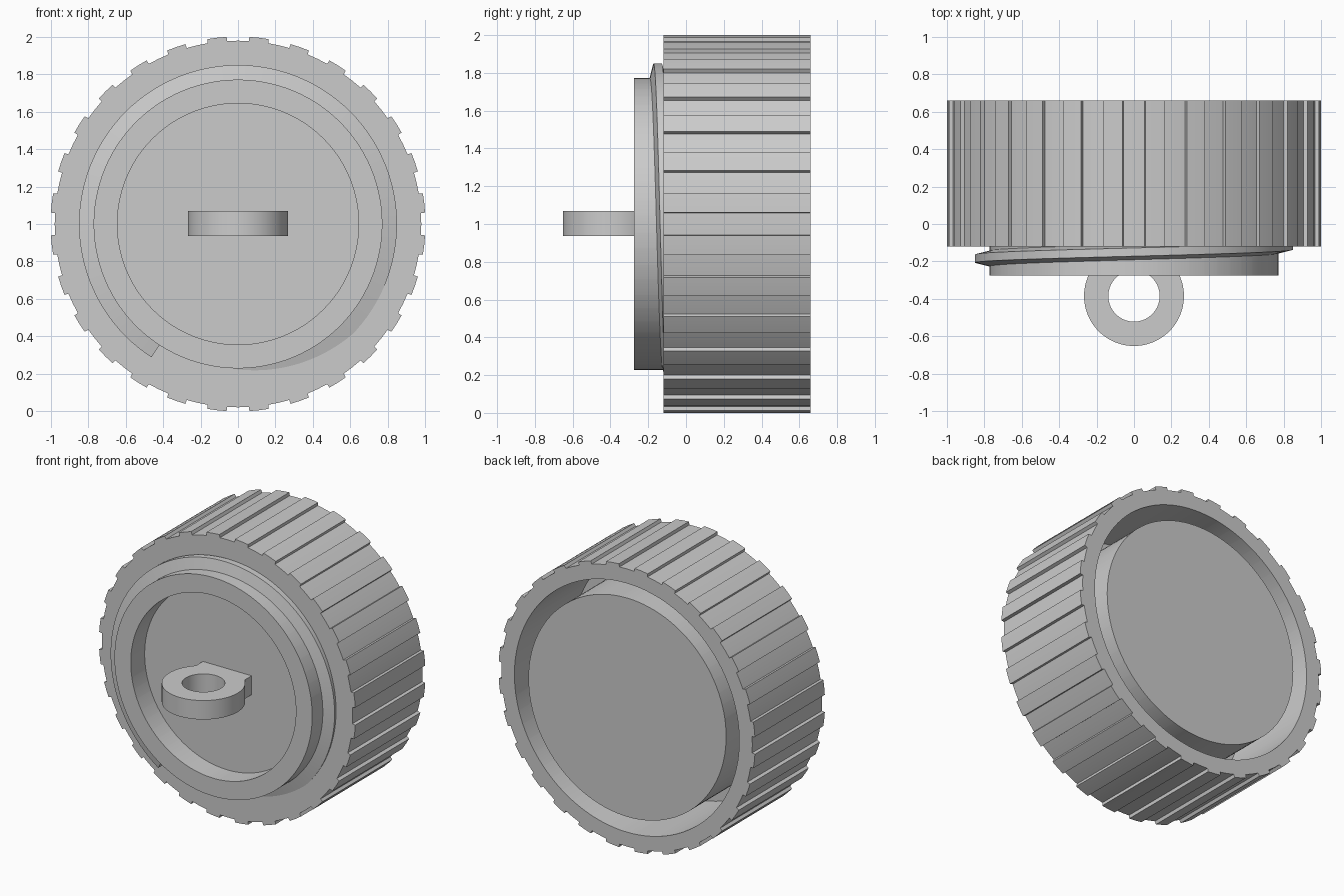
import bpy, bmesh
from math import sin, cos, radians, acos, degrees

if "Cube" in bpy.data.objects:
    bpy.data.objects.remove(bpy.data.objects["Cube"])

CZ = 1.0          # height of the cap axis, which runs along y
TEETH = 28


def finish(name, bm, angle=25):
    bmesh.ops.recalc_face_normals(bm, faces=bm.faces[:])
    me = bpy.data.meshes.new(name)
    bm.to_mesh(me)
    bm.free()
    ob = bpy.data.objects.new(name, me)
    bpy.context.collection.objects.link(ob)
    bpy.ops.object.select_all(action='DESELECT')
    ob.select_set(True)
    bpy.context.view_layer.objects.active = ob
    bpy.ops.object.shade_smooth_by_angle(angle=radians(angle))
    return ob


def bridge(bm, loops, closed_ring=True):
    """Quads between consecutive vertex loops."""
    for a, b in zip(loops, loops[1:]):
        n = len(a)
        for i in range(n if closed_ring else n - 1):
            j = (i + 1) % n
            bm.faces.new((a[i], a[j], b[j], b[i]))


# Cap body: lathed profile whose outer wall follows the grip teeth
period = 360 / TEETH
grip = []
for k in range(TEETH):
    for off, r in ((-3.35, .98), (0, .98), (3.35, .98),
                   (3.5, 1.002), (period / 2, 1.002), (period - 3.5, 1.002)):
        grip.append((radians(k * period + off), r))

# (radius, y); None means the toothed outline
profile = [(.645, -.12), (.645, -.275), (.772, -.275), (.772, -.12),
           (None, -.12), (None, .66), (.878, .66), (.878, .01),
           (.772, .01), (.772, .655)]
bm = bmesh.new()
loops = []
for r, y in profile:
    loops.append([bm.verts.new(((r or g) * cos(a), y, CZ + (r or g) * sin(a)))
                  for a, g in grip])
bridge(bm, loops)
bm.faces.new(loops[0])      # recessed front floor
bm.faces.new(loops[-1])     # rear disc
finish("cap_body", bm)

# Screw thread: trapezoid swept along a helix into the front shoulder
bm = bmesh.new()
sections = []
for i in range(113):
    a = 237 - 3 * i
    yc = -.185 + (180 - a) * .14 / 360
    c, s = cos(radians(a)), sin(radians(a))
    sections.append([bm.verts.new((r * c, yc + dy, CZ + r * s))
                     for r, dy in ((.765, -.043), (.85, -.022),
                                   (.85, .022), (.765, .043))])
bridge(bm, sections)
bm.faces.new(sections[0])
bm.faces.new(sections[-1])
finish("screw_thread", bm)

# Eyelet: flat ring with a square tab joining the recess floor
R, HOLE, YC, HALF, TAB = .267, .137, -.385, .067, .19
meet = degrees(acos(TAB / R))
bm = bmesh.new()
rings = [[], [], [], []]
for i in range(144):
    a = i * 2.5
    c, s = cos(radians(a)), sin(radians(a))
    r = R
    if meet < a < 180 - meet:
        r = min(TAB / max(abs(c), 1e-6), .27 / s)
    for ring, rad, z in zip(rings, (r, r, HOLE, HOLE),
                            (-HALF, HALF, HALF, -HALF)):
        ring.append(bm.verts.new((rad * c, YC + rad * s, CZ + .003 + z)))
bridge(bm, rings + rings[:1])
finish("eyelet", bm)
